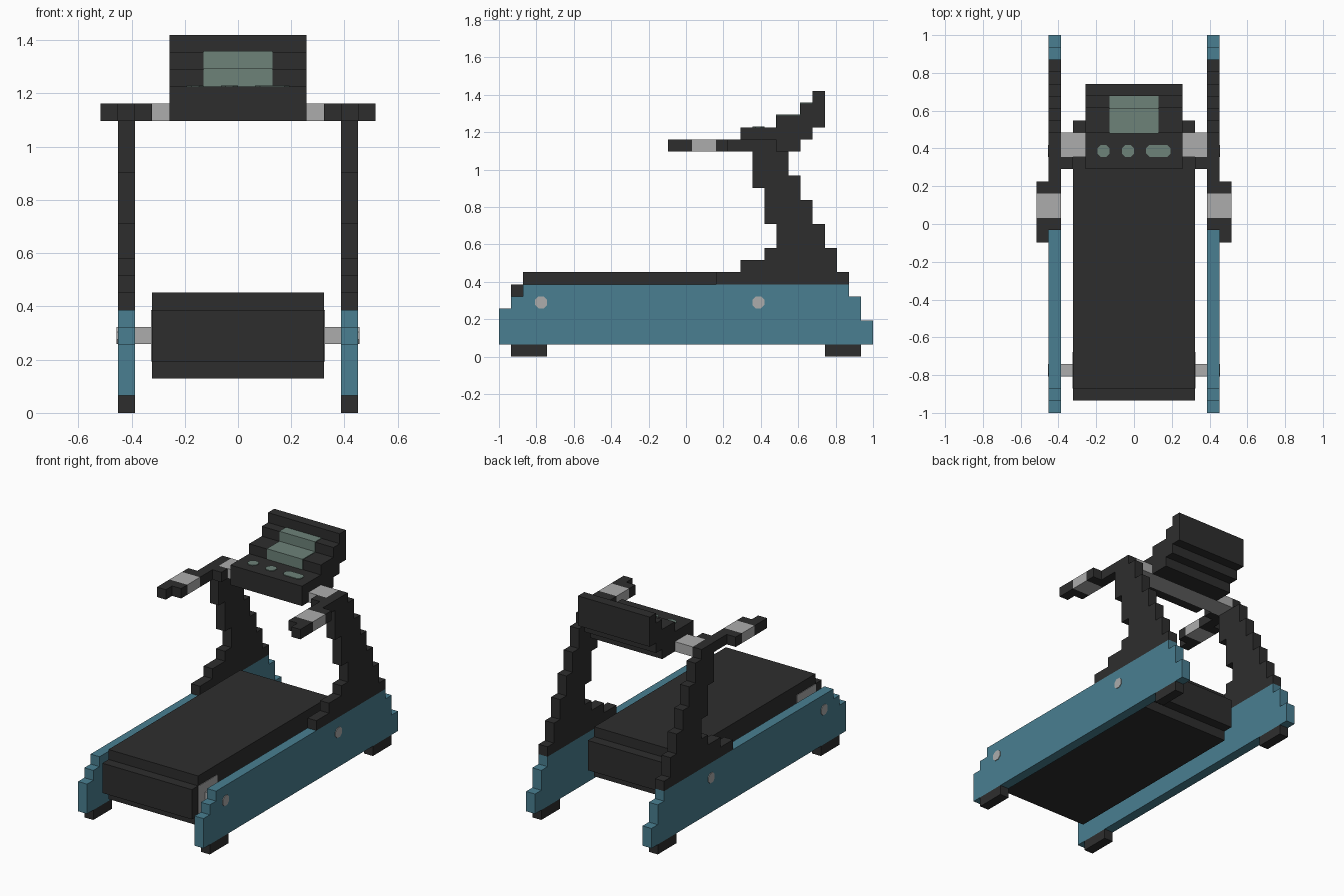
import bpy
import bmesh

U = 2 / 31   # one block
E = 0.06     # thickness of painted plates, in blocks

cube = bpy.data.objects.get("Cube")
if cube:
    bpy.data.objects.remove(cube, do_unlink=True)


def material(name, rgb):
    m = bpy.data.materials.new(name)
    m.use_nodes = True
    color = (*rgb, 1)
    m.diffuse_color = color
    bsdf = next(n for n in m.node_tree.nodes if n.type == "BSDF_PRINCIPLED")
    bsdf.inputs["Base Color"].default_value = color
    bsdf.inputs["Roughness"].default_value = 0.8
    return m


BLACK = material("charcoal", (0.027, 0.027, 0.027))
BLUE = material("steel blue", (0.067, 0.212, 0.283))
GREY = material("light grey", (0.413, 0.413, 0.413))
GREEN = material("display green", (0.153, 0.223, 0.191))


def prism(name, outline, t0, t1, mat, axis="x", mirror=False):
    """Extrude a 2D outline along x (outline in y, z) or z (outline in x, y).
    Sizes are in blocks; y counts back from the front end."""
    bm = bmesh.new()

    def point(a, b, t):
        x, y, z = (t, a, b) if axis == "x" else (a, b, t)
        return bm.verts.new((x * U, y * U - 1, z * U))

    low = [point(a, b, t0) for a, b in outline]
    high = [point(a, b, t1) for a, b in outline]
    bm.faces.new(low)
    bm.faces.new(high)
    for i in range(len(low)):
        bm.faces.new((low[i - 1], low[i], high[i], high[i - 1]))
    bmesh.ops.recalc_face_normals(bm, faces=bm.faces)
    mesh = bpy.data.meshes.new(name)
    bm.to_mesh(mesh)
    bm.free()
    mesh.materials.append(mat)
    ob = bpy.data.objects.new(name, mesh)
    bpy.context.collection.objects.link(ob)
    if mirror:
        mod = ob.modifiers.new("Mirror", "MIRROR")
        mod.use_mirror_merge = False
    return ob


def stepped(name, rows, x0, x1, mat, mirror=False):
    """Stack of rows (bottom, top, front, back) as one stepped slab."""
    pts = []
    for z0, z1, _, back in rows:
        pts += [(back, z0), (back, z1)]
    for z0, z1, front, _ in reversed(rows):
        pts += [(front, z1), (front, z0)]
    outline = [p for i, p in enumerate(pts) if p != pts[i - 1]]
    return prism(name, outline, x0, x1, mat, mirror=mirror)


def box(name, x, y, z, mat, mirror=False):
    return stepped(name, [(*z, *y)], *x, mat, mirror)


def rounded(a0, a1, b0, b1, c=0.28):
    """Rectangle with clipped corners."""
    return [(a0 + c, b0), (a1 - c, b0), (a1, b0 + c), (a1, b1 - c),
            (a1 - c, b1), (a0 + c, b1), (a0, b1 - c), (a0, b0 + c)]


# Side rails and feet
stepped("side_rails", [(1, 3, 0, 31), (3, 4, 0, 30), (4, 5, 1, 30), (5, 6, 2, 29)],
        6, 7, BLUE, True)
for end, y in (("front", 1), ("back", 27)):
    box(end + "_feet", (6, 7), (y, y + 3), (0, 1), BLACK, True)

# Running belt with rollers, axles and bolt caps
stepped("running_belt", [(2, 3, 2, 23), (3, 6, 1, 24), (6, 7, 2, 23)], -5, 5, BLACK)
for end, y in (("front", 3), ("back", 21)):
    box(end + "_roller_ends", (5, 5 + E), (y - 1, y + 2), (3, 6), GREY, True)
    box(end + "_axles", (5, 6), (y, y + 1), (4, 5), GREY, True)
    prism(end + "_bolt_caps", rounded(y, y + 1, 4, 5), 7, 7 + E, GREY, mirror=True)

# Uprights
stepped("uprights", [(6, 7, 18, 29), (7, 8, 20, 28), (8, 9, 22, 28), (9, 11, 23, 27),
                     (11, 13, 22, 26), (13, 14, 22, 25), (14, 15, 21, 25),
                     (15, 17, 21, 24)], 6, 7, BLACK, True)

# Handlebars with sensor bands
TOP = (17, 18)
box("arm_tips", (6, 7), (15, 16), TOP, BLACK, True)
box("arms", (6, 7), (18, 23), TOP, BLACK, True)
box("grip_tips", (7, 8), (14, 16), TOP, BLACK, True)
box("grip_ends", (7, 8), (18, 19), TOP, BLACK, True)
box("sensor_bands", (6, 8), (16, 18), TOP, GREY, True)

# Cross bar and its brackets
box("cross_bar", (-6, 6), (21, 23), TOP, GREY)
box("bar_brackets", (5, 6), (20, 21), TOP, BLACK, True)

# Console
box("console_lip", (-4, 4), (20, 21), TOP, BLACK)
stepped("console", [(17, 18, 23, 25), (18, 19, 20, 26), (19, 20, 23, 27),
                    (20, 21, 25, 27), (21, 22, 26, 27)], -4, 4, BLACK)
stepped("display", [(19, 20 + E, 23 - E, 25), (20 + E, 21 + E, 25 - E, 26)],
        -2, 2, GREEN)
for name, x0, x1 in (("left", 1, 3), ("middle", -1, 0), ("right", -3, -2)):
    prism(name + "_button", rounded(x0, x1, 21, 22), 19, 19 + E, GREEN, axis="z")
